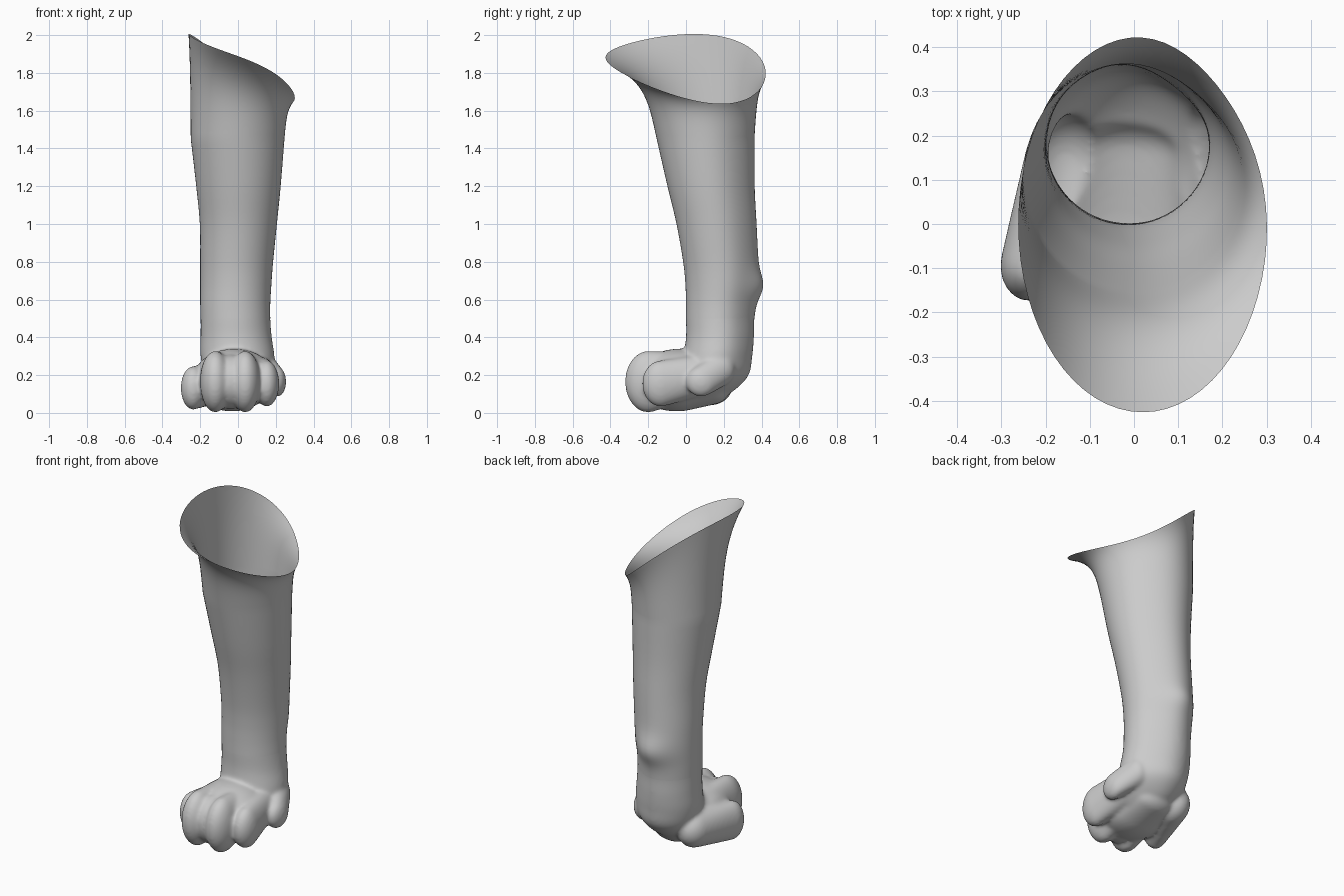
import bpy, bmesh, math
from mathutils import Matrix

if "Cube" in bpy.data.objects:
    bpy.data.objects.remove(bpy.data.objects["Cube"])

GREY = (0.6, 0.6, 0.6, 1)
mat = bpy.data.materials.new("plain grey")
mat.use_nodes = True
mat.diffuse_color = GREY
mat.node_tree.nodes["Principled BSDF"].inputs["Base Color"].default_value = GREY
SIDES = 64
CUT = 0.52  # height where the paw meets the leg
ANGLES = [2 * math.pi * i / SIDES for i in range(SIDES)]


def add_object(name, bm):
    mesh = bpy.data.meshes.new(name)
    bm.to_mesh(mesh)
    bm.free()
    ob = bpy.data.objects.new(name, mesh)
    bpy.context.collection.objects.link(ob)
    mesh.materials.append(mat)
    mesh.polygons.foreach_set("use_smooth", [True] * len(mesh.polygons))
    return ob


def flat(a):
    """Slight flattening of the back left side."""
    return 0.013 * max(0, math.cos(a - 0.9)) ** 5


def ring(z, x0, x1, y0, y1):
    """Oval section, with the small joint bump on the back of the leg."""
    bump = 0.027 * math.exp(-((z - 0.67) / 0.085) ** 2)
    return [((x0 + x1) / 2 + (x1 - x0) / 2 * math.cos(a) - flat(a),
             (y0 + y1) / 2 + (y1 - y0) / 2 * math.sin(a) - flat(a)
             + bump * max(0, math.sin(a)) ** 5, z) for a in ANGLES]


def smooth_rows(rows, steps=5):
    """Catmull-Rom interpolation between section rows."""
    out = []
    for i in range(len(rows) - 1):
        p = [rows[max(0, min(len(rows) - 1, i + k))] for k in (-1, 0, 1, 2)]
        for s in range(steps):
            t = s / steps
            out.append([b + t / 2 * (c - a + t * (2 * a - 5 * b + 4 * c - d
                        + t * (3 * (b - c) + d - a))) for a, b, c, d in zip(*p)])
    return out + [list(rows[-1])]


def loft(bm, rings, capped=False):
    loops = [[bm.verts.new(p) for p in r] for r in rings]
    for lo, hi in zip(loops, loops[1:]):
        for i in range(SIDES):
            j = (i + 1) % SIDES
            bm.faces.new((lo[i], lo[j], hi[j], hi[i]))
    if capped:
        bm.faces.new(loops[0][::-1])
        bm.faces.new(loops[-1])


def capsule(bm, *ends):
    """Tapered blob: the hull around one or two ellipsoids."""
    part = bmesh.new()
    for centre, radii in ends:
        bmesh.ops.create_uvsphere(
            part, u_segments=32, v_segments=20, radius=1,
            matrix=Matrix.Translation(centre) @ Matrix.Diagonal((*radii, 1)))
    hull = bmesh.ops.convex_hull(part, input=part.verts[:])
    inner = {g for g in hull["geom_interior"] if isinstance(g, bmesh.types.BMVert)}
    bmesh.ops.delete(part, geom=list(inner), context="VERTS")
    skin = bpy.data.meshes.new("blob")
    part.to_mesh(skin)
    part.free()
    bm.from_mesh(skin)
    bpy.data.meshes.remove(skin)


# Leg: horizontal sections (z, x min, x max, y min, y max)
sections = [
    (0.50, -.198, .172, .000, .365), (0.58, -.2, .172, .000, .372),
    (0.68, -.2, .178, -.003, .386), (0.80, -.2, .187, -.015, .386),
    (1.00, -.202, .207, -.05, .377), (1.20, -.221, .227, -.098, .367),
    (1.45, -.25, .247, -.155, .366)]
rings = [ring(*r) for r in smooth_rows(sections)]

# Flared slanting rim above the leg
rim = [(.02 + .282 * math.cos(a) - flat(a), .426 * math.sin(a) - flat(a),
        1.835 - .17 * math.cos(a) - .046 * math.sin(a) - .032 * math.sin(2 * a))
       for a in ANGLES]
base = rings[-1]
for k in range(1, 17):
    t = k / 16
    f = .35 * t + .65 * t ** 4
    rings.append([(b[0] + (r[0] - b[0]) * f, b[1] + (r[1] - b[1]) * f,
                   b[2] + (r[2] - b[2]) * t) for b, r in zip(base, rim)])
bm = bmesh.new()
loft(bm, rings)
add_object("leg", bm)

# Paw: ankle, palm and toes fused into one skin
bm = bmesh.new()
ankle = [(.07, -.10, .10, -.04, .17), (.12, -.15, .15, -.05, .26),
         (.20, -.18, .19, -.04, .335), (.30, -.198, .194, -.015, .354),
         (.40, -.198, .18, .000, .363), (.50, -.198, .172, .000, .365),
         (.60, -.2, .172, .000, .375)]
loft(bm, [ring(*r) for r in smooth_rows(ankle)], capped=True)
capsule(bm, ((-.02, -.03, .19), (.21, .23, .15)))                 # palm
capsule(bm, ((-.04, -.16, .165), (.11, .14, .145)))               # toe webbing
capsule(bm, ((-.03, -.05, .093), (.16, .17, .085)),
        ((-.02, .14, .125), (.13, .09, .08)))                     # pad
for x, root in ((-.12, -.1), (.038, .03)):                        # inner toes
    capsule(bm, ((root, .05, .2), (.1, .1, .12)),
            ((x, -.2, .165), (.081, .123, .163)))
capsule(bm, ((-.155, .13, .15), (.095, .12, .11)),
        ((-.238, -.095, .132), (.065, .08, .115)))                # outer toes
capsule(bm, ((.1, .08, .2), (.09, .09, .11)),
        ((.152, -.135, .155), (.066, .097, .122)))
capsule(bm, ((.14, .18, .23), (.065, .08, .09)),
        ((.208, .08, .165), (.047, .08, .08)))                    # dewclaw toe
paw = add_object("paw", bm)
remesh = paw.modifiers.new("fuse", "REMESH")
remesh.mode = "VOXEL"
remesh.voxel_size = 0.009
soften = paw.modifiers.new("soften", "SMOOTH")
soften.factor = 0.5
soften.iterations = 16
fused = bpy.data.meshes.new_from_object(
    paw.evaluated_get(bpy.context.evaluated_depsgraph_get()))
bpy.data.objects.remove(paw)

# Open the top of the paw so the limb stays hollow
bm = bmesh.new()
bm.from_mesh(fused)
bmesh.ops.bisect_plane(bm, geom=bm.verts[:] + bm.edges[:] + bm.faces[:],
                       plane_co=(0, 0, CUT), plane_no=(0, 0, 1), clear_outer=True)
add_object("paw", bm)
